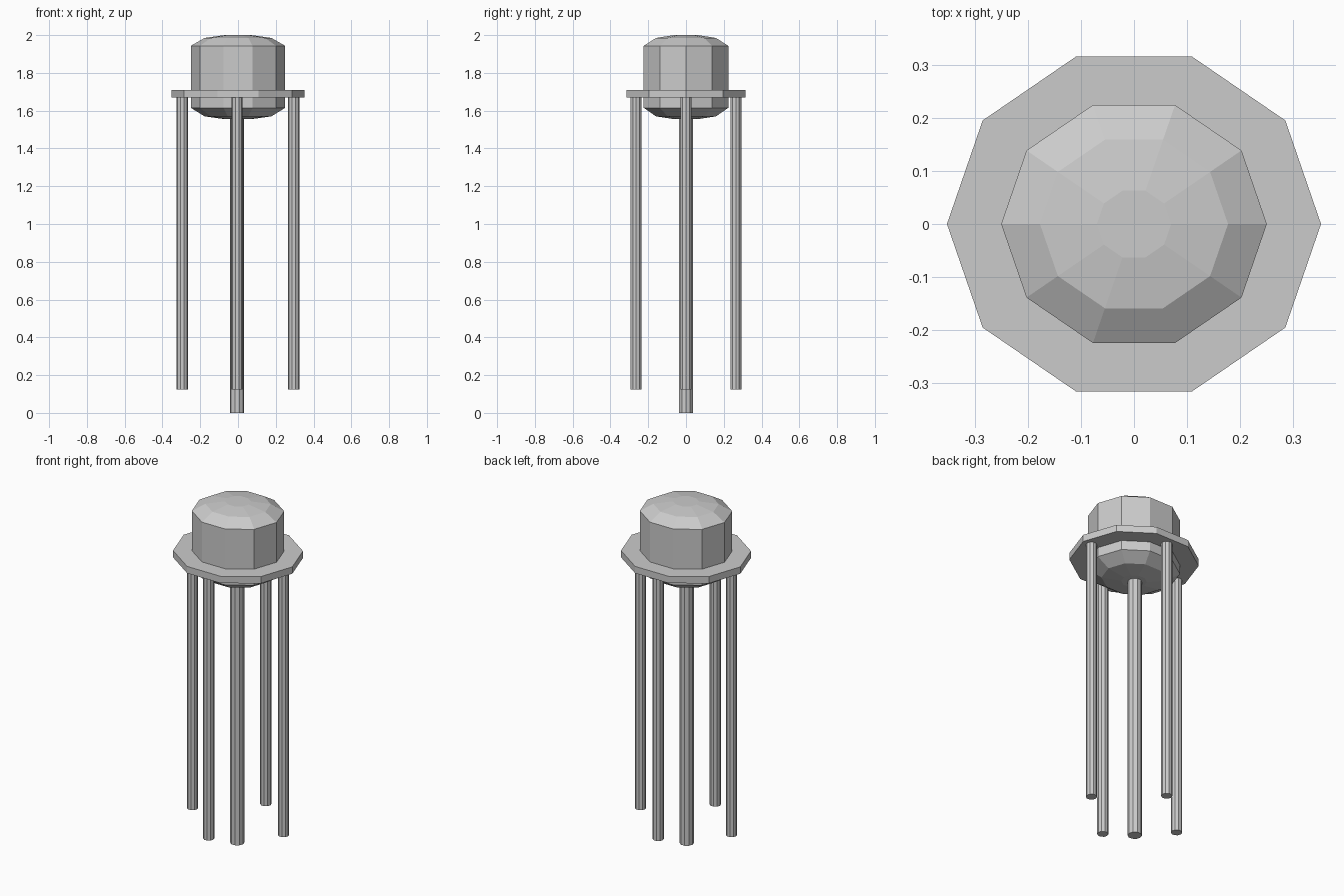
import bpy, bmesh
from math import cos, sin, tau

if "Cube" in bpy.data.objects:
    bpy.data.objects.remove(bpy.data.objects["Cube"])

SIDES = 10


def lathe(name, profile, x=0, y=0, y_scale=1.0):
    """Faceted solid from (radius, z) rings, closed with flat caps."""
    bm = bmesh.new()
    rings = [[bm.verts.new((x + r * cos(tau * i / SIDES),
                            y + r * sin(tau * i / SIDES) * y_scale, z))
              for i in range(SIDES)] for r, z in profile]
    for low, high in zip(rings, rings[1:]):
        for i in range(SIDES):
            j = (i + 1) % SIDES
            bm.faces.new((low[i], low[j], high[j], high[i]))
    bm.faces.new(rings[0][::-1])
    bm.faces.new(rings[-1])
    mesh = bpy.data.meshes.new(name)
    bm.to_mesh(mesh)
    bm.free()
    obj = bpy.data.objects.new(name, mesh)
    bpy.context.collection.objects.link(obj)
    return obj


# Tank with shallow domes above and below
lathe("tank", [(0.07, 1.555), (0.177, 1.57), (0.25, 1.615),
               (0.25, 1.943), (0.177, 1.985), (0.07, 2.0)], y_scale=0.942)

# Walkway around the tank
lathe("walkway", [(0.352, 1.67), (0.352, 1.71)], y_scale=0.942)

# Central riser pipe
lathe("riser_pipe", [(0.038, 0.0), (0.038, 1.57)], x=-0.005)

# Four support legs on the axes
for name, x, y in (("left_leg", -0.295, 0), ("right_leg", 0.295, 0),
                   ("front_leg", -0.005, -0.264), ("back_leg", -0.005, 0.264)):
    lathe(name, [(0.03, 0.125), (0.03, 1.68)], x, y)
